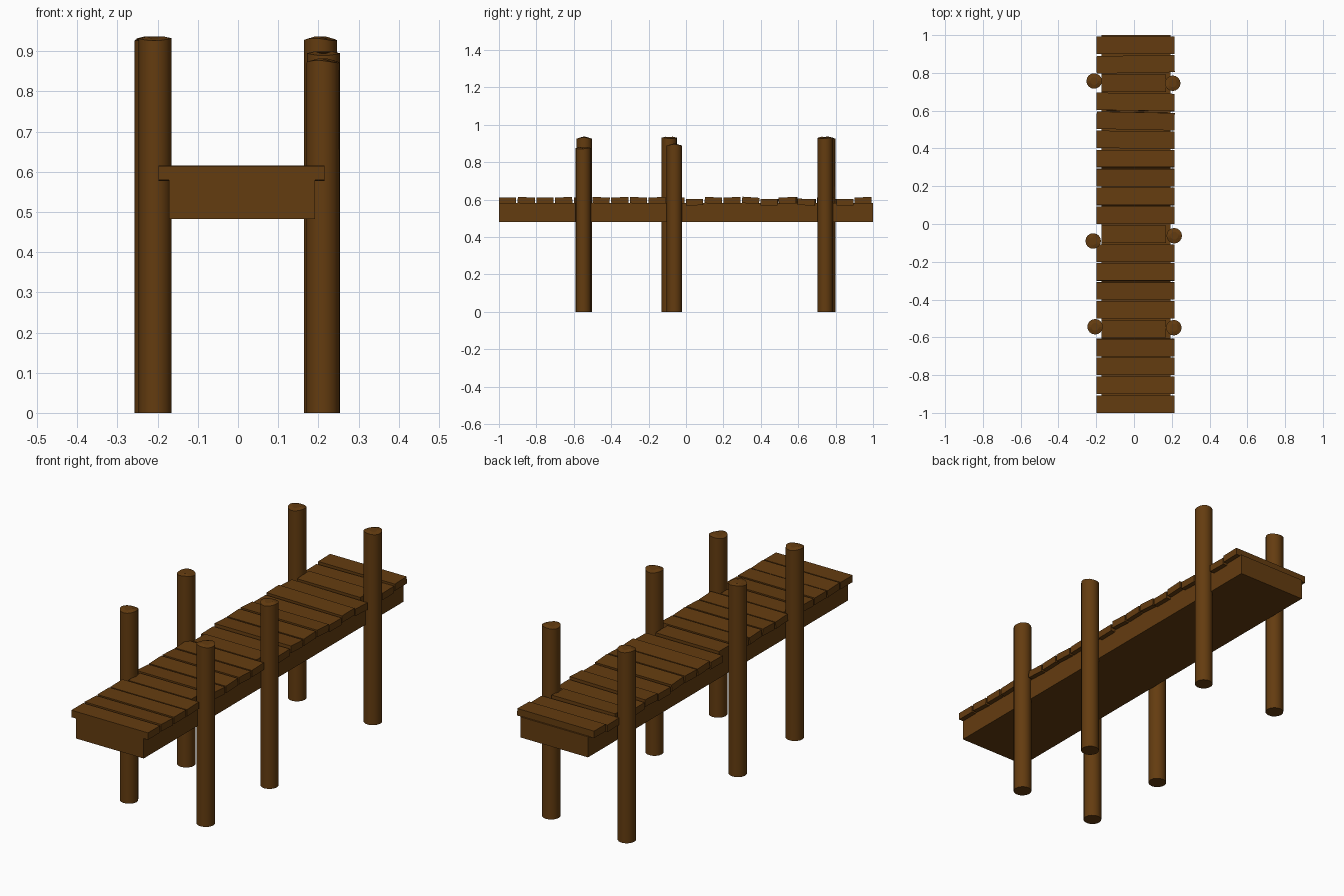
import bpy, bmesh, math
from mathutils import Matrix

if "Cube" in bpy.data.objects:
    bpy.data.objects.remove(bpy.data.objects["Cube"])

wood = bpy.data.materials.new("brown_wood")
wood.diffuse_color = (0.127, 0.045, 0.005, 1)
wood.use_nodes = True
wood.node_tree.nodes["Principled BSDF"].inputs["Base Color"].default_value = wood.diffuse_color


def finish(name, bm):
    me = bpy.data.meshes.new(name)
    bmesh.ops.recalc_face_normals(bm, faces=bm.faces)
    bm.to_mesh(me)
    bm.free()
    me.materials.append(wood)
    ob = bpy.data.objects.new(name, me)
    bpy.context.collection.objects.link(ob)
    return ob


def box(name, x0, x1, y0, y1, z0, z1, roll=0, yaw=0):
    bm = bmesh.new()
    bmesh.ops.create_cube(bm, size=1, matrix=Matrix.Diagonal((x1 - x0, y1 - y0, z1 - z0, 1)))
    ob = finish(name, bm)
    ob.location = ((x0 + x1) / 2, (y0 + y1) / 2, (z0 + z1) / 2)
    ob.rotation_euler = (math.radians(roll), 0, math.radians(yaw))
    return ob


def post(name, x, y, top, r=0.041, sides=16):
    # round pole with a slightly uneven, worn top
    bm = bmesh.new()
    rings = []
    for rad, kind in ((r, 0), (r, 1), (r * 0.5, 2)):
        ring = []
        for i in range(sides):
            a = 2 * math.pi * i / sides
            wobble = 0.003 * math.sin(2 * a + x * 9 + y * 5)
            z = 0 if kind == 0 else top - 0.008 + wobble + (0.005 if kind == 2 else 0)
            ring.append(bm.verts.new((rad * math.cos(a), rad * math.sin(a), z)))
        rings.append(ring)
    for lo, hi in zip(rings, rings[1:]):
        for i in range(sides):
            j = (i + 1) % sides
            bm.faces.new((lo[i], lo[j], hi[j], hi[i]))
    bm.faces.new(rings[0][::-1])
    bm.faces.new(rings[-1])
    for f in bm.faces:
        f.smooth = abs(f.calc_center_median().z - top / 2) < 0.1
    ob = finish(name, bm)
    ob.location = (x, y, 0)


# Deck beam
box("deck_base", -0.172, 0.192, -1, 1, 0.482, 0.582)

# Planks, laid crosswise; narrower between the posts, some a little crooked
rolls = [0, -3, 0, 2, 0, -3, 2, -3, 2, 0, 1, -3, 2, -4, 0, 2, -2, 2, 0, 1]
yaws = {14: -0.7, 15: -1.2, 16: -0.9, 18: 1.1}
for i in range(20):
    y = -1 + i * 0.1
    narrow = i in (4, 9, 17)
    x0, x1 = (-0.172, 0.17) if narrow else (-0.198, 0.215)
    drop = 0.009 if i in (10, 14, 16, 18) else 0
    box(f"plank_{i + 1}", x0, x1, y, y + 0.092, 0.579 - drop, 0.613 - drop,
        rolls[i], yaws.get(i, 0))

# Posts
post("left_front_post", -0.206, -0.544, 0.937)
post("left_middle_post", -0.216, -0.09, 0.937)
post("left_back_post", -0.211, 0.757, 0.937)
post("right_front_post", 0.211, -0.549, 0.882)
post("right_middle_post", 0.213, -0.062, 0.9)
post("right_back_post", 0.205, 0.745, 0.937)
